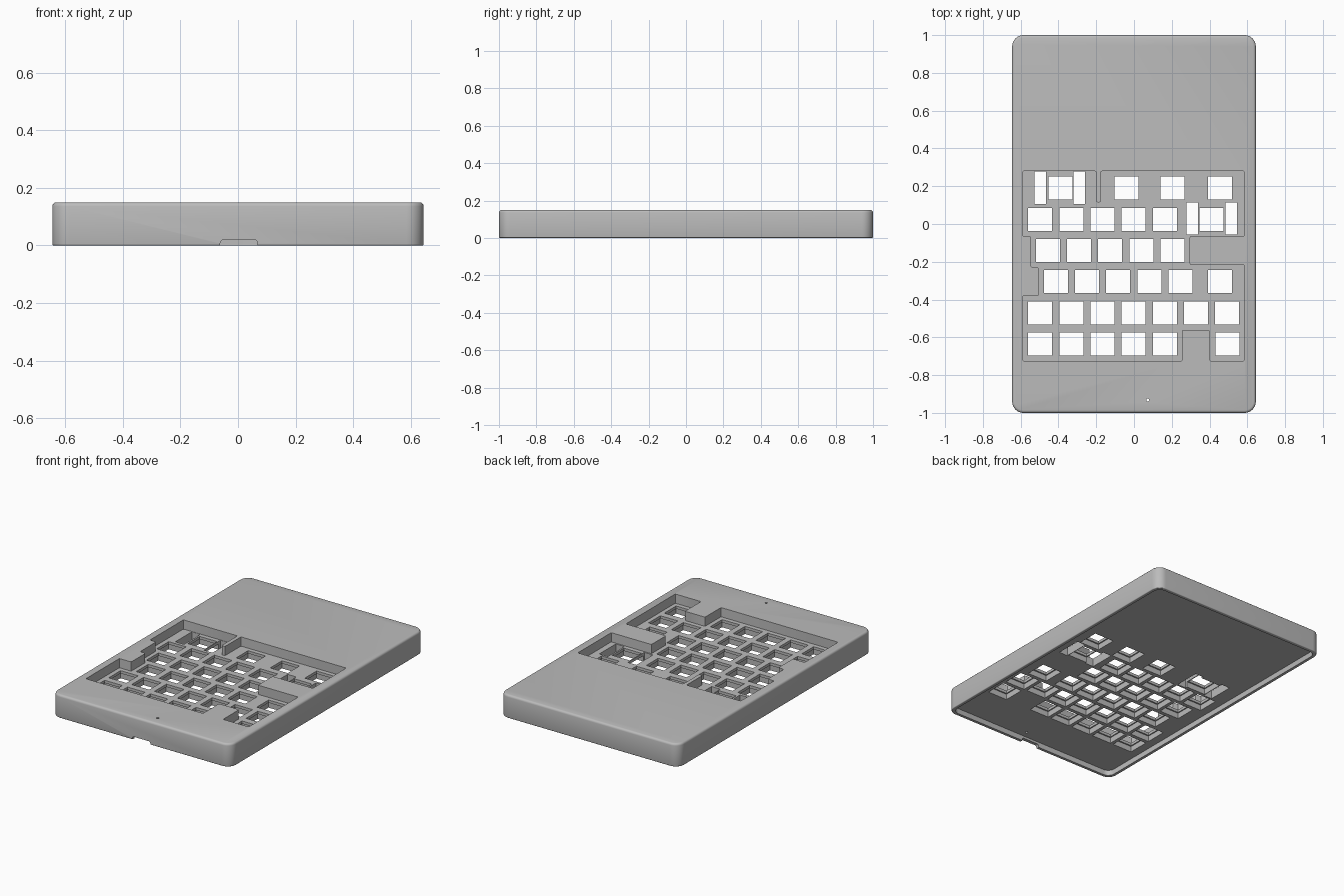
import bpy
import bmesh
from mathutils import Vector

if "Cube" in bpy.data.objects:
    bpy.data.objects.remove(bpy.data.objects["Cube"])

WIDTH, LENGTH, HEIGHT = 1.29, 2.0, 0.15
FLOOR = 0.09        # top of the switch plate
PLATE = 0.072       # underside of the thin switch plate
CEILING = 0.035     # roof of the bottom recess

grey = bpy.data.materials.new("warm_grey")
grey.use_nodes = True
grey.diffuse_color = (0.5, 0.5, 0.5, 1)
grey.node_tree.nodes["Principled BSDF"].inputs["Base Color"].default_value = (0.5, 0.5, 0.5, 1)


def prism(bm, points, z0, z1):
    """Extrude a flat outline from z0 to z1."""
    face = bm.faces.new([bm.verts.new((x, y, z0)) for x, y in points])
    top = bmesh.ops.extrude_face_region(bm, geom=[face])["geom"]
    verts = [v for v in top if isinstance(v, bmesh.types.BMVert)]
    bmesh.ops.translate(bm, verts=verts, vec=(0, 0, z1 - z0))


def rect(cx, cy, w, h):
    return [(cx - w / 2, cy - h / 2), (cx + w / 2, cy - h / 2),
            (cx + w / 2, cy + h / 2), (cx - w / 2, cy + h / 2)]


def round_edges(bm, axis, radius, segments):
    """Round every edge that runs along the given axis."""
    edges = [e for e in bm.edges
             if abs((e.verts[0].co - e.verts[1].co).normalized().dot(axis)) > 0.99]
    bmesh.ops.bevel(bm, geom=edges, offset=radius, segments=segments,
                    profile=0.5, affect='EDGES')


def finish(bm, name):
    bmesh.ops.recalc_face_normals(bm, faces=bm.faces)
    mesh = bpy.data.meshes.new(name)
    bm.to_mesh(mesh)
    bm.free()
    obj = bpy.data.objects.new(name, mesh)
    bpy.context.collection.objects.link(obj)
    mesh.materials.append(grey)
    return obj


Z, Y = Vector((0, 0, 1)), Vector((0, 1, 0))

# Outer case: rounded slab with softened rims
bm = bmesh.new()
prism(bm, rect(0, 0, WIDTH, LENGTH), 0, HEIGHT)
round_edges(bm, Z, 0.06, 8)
for height, radius in ((HEIGHT, 0.014), (0, 0.005)):
    rim = [e for e in bm.edges if all(abs(v.co.z - height) < 1e-5 for v in e.verts)]
    bmesh.ops.bevel(bm, geom=rim, offset=radius, segments=3, profile=0.5, affect='EDGES')
case = finish(bm, "keyboard_case")

cutters = []


def cutter(name, outlines, z0, z1, axis=None, radius=0, segments=2):
    bm = bmesh.new()
    for outline in outlines:
        prism(bm, outline, z0, z1)
    if axis:
        round_edges(bm, axis, radius, segments)
    obj = finish(bm, name)
    obj.hide_render = True
    cutters.append(obj)


# Recess under the case for the base lid
cutter("lid_recess", [rect(0, 0, WIDTH - 0.044, LENGTH - 0.044)],
       -0.1, CEILING, Z, 0.045, 6)

# Key well with tabs reaching in from its sides
well = [(-0.59, 0.28), (-0.20, 0.28), (-0.20, 0.115), (-0.175, 0.115),
        (-0.175, 0.28), (0.585, 0.28), (0.585, -0.065), (0.295, -0.065),
        (0.295, -0.215), (0.585, -0.215), (0.585, -0.725), (0.40, -0.725),
        (0.40, -0.56), (0.255, -0.56), (0.255, -0.725), (-0.59, -0.725),
        (-0.59, -0.38), (-0.505, -0.38), (-0.505, -0.23), (-0.545, -0.23),
        (-0.545, -0.065), (-0.59, -0.065)]
cutter("key_well", [well], FLOOR, 0.3, Z, 0.007)

# Key positions: evenly spaced runs plus the odd wide keys
PITCH = 0.165


def run(start, count):
    return [start + PITCH * i for i in range(count)]


rows = [[-0.39, -0.04, 0.205, 0.455],
        run(-0.497, 5) + [0.41],
        run(-0.456, 5),
        run(-0.414, 5) + [0.455],
        run(-0.497, 7),
        run(-0.497, 5) + [0.495]]
keys = [(x, 0.19 - PITCH * i) for i, row in enumerate(rows) for x in row]

# Switch openings, wider below the thin plate
cutter("switch_undercuts", [rect(x, y, 0.142, 0.14) for x, y in keys], 0, PLATE)
cutter("switch_openings", [rect(x, y, 0.127, 0.122) for x, y in keys], 0.02, 0.12)

# Stabiliser slots either side of the two wide keys
slots = [(cx + side * 0.103, cy) for cx, cy in ((-0.393, 0.192), (0.412, 0.029))
         for side in (-1, 1)]
cutter("stabiliser_slots", [rect(x, y, 0.062, 0.17) for x, y in slots], 0.01, 0.13)

# Pry notch in the front wall
cutter("pry_notch", [rect(0.003, -1, 0.13, 0.1)], -0.05, 0.02, Y, 0.012, 3)

# Small indicator hole near the front
bm = bmesh.new()
bmesh.ops.create_cone(bm, cap_ends=True, segments=16, radius1=0.008, radius2=0.008, depth=0.5)
bmesh.ops.translate(bm, verts=bm.verts, vec=(0.073, -0.932, 0.1))
cutters.append(finish(bm, "indicator_hole"))

# Cut everything out of the case, then bake the result
for obj in cutters:
    mod = case.modifiers.new(obj.name, 'BOOLEAN')
    mod.operation = 'DIFFERENCE'
    mod.solver = 'EXACT'
    mod.object = obj
bpy.context.view_layer.update()
graph = bpy.context.evaluated_depsgraph_get()
baked = bpy.data.meshes.new_from_object(case.evaluated_get(graph))
case.modifiers.clear()
case.data = baked
baked.materials.clear()
baked.materials.append(grey)
for obj in cutters:
    bpy.data.objects.remove(obj)

# Smooth rounded corners, crisp cut edges
bpy.ops.object.select_all(action='DESELECT')
case.select_set(True)
bpy.context.view_layer.objects.active = case
bpy.ops.object.shade_smooth_by_angle(angle=0.6)
